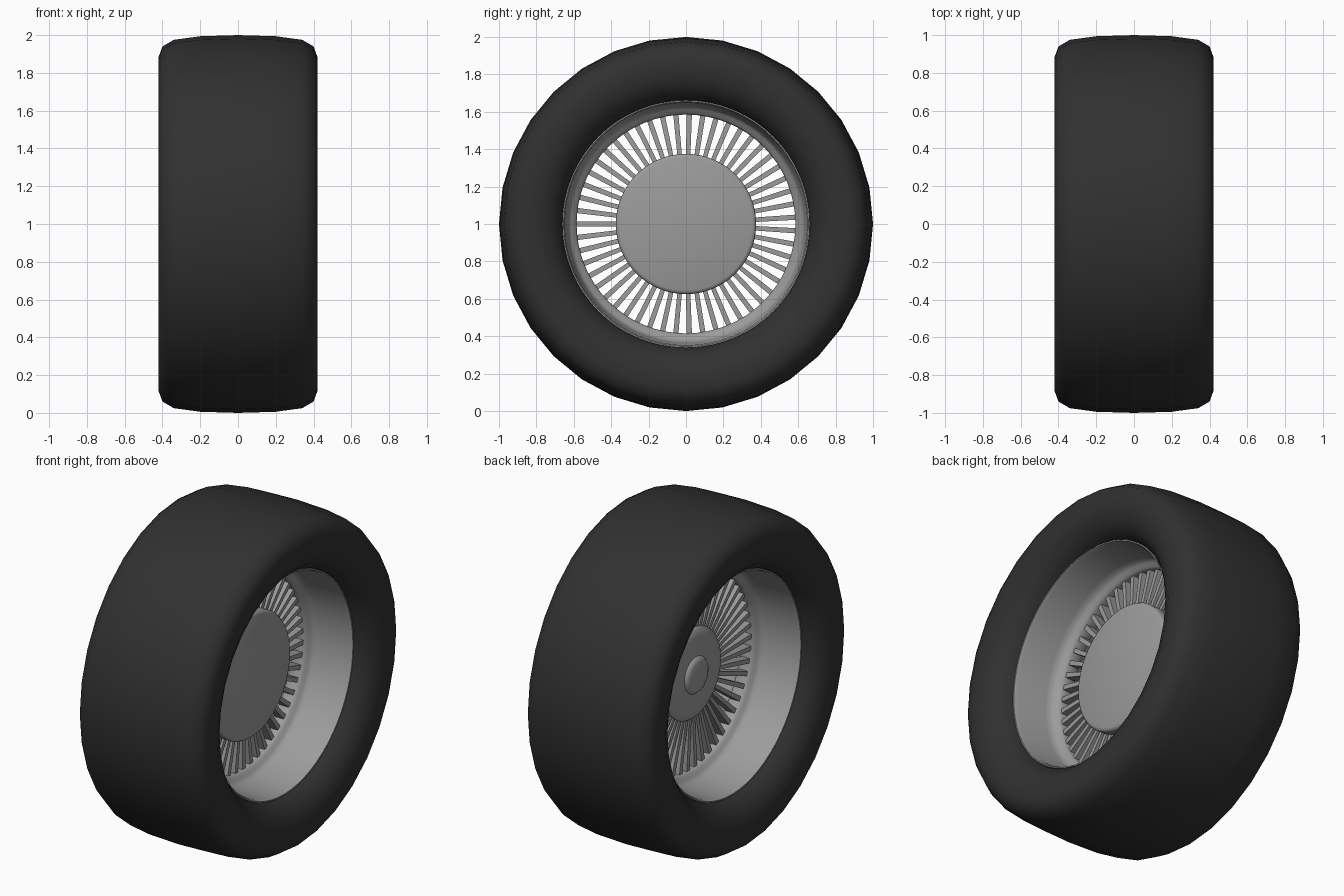
import bpy, bmesh
from math import pi, radians, sin, cos
from mathutils import Matrix, Vector

cube = bpy.data.objects.get("Cube")
if cube:
    bpy.data.objects.remove(cube, do_unlink=True)


def material(name, value):
    mat = bpy.data.materials.new(name)
    mat.use_nodes = True
    colour = (value, value, value, 1)
    mat.diffuse_color = colour
    mat.node_tree.nodes["Principled BSDF"].inputs["Base Color"].default_value = colour
    return mat


rubber = material("dark rubber", 0.03)
metal = material("grey metal", 0.33)


def finish(bm, name, mat, angle):
    """Turn a bmesh into an object standing on the ground, smooth below the angle."""
    bmesh.ops.remove_doubles(bm, verts=bm.verts, dist=0.0005)
    bmesh.ops.recalc_face_normals(bm, faces=bm.faces)
    mesh = bpy.data.meshes.new(name)
    bm.to_mesh(mesh)
    bm.free()
    mesh.materials.append(mat)
    obj = bpy.data.objects.new(name, mesh)
    obj.location.z = 1
    bpy.context.collection.objects.link(obj)
    bpy.ops.object.select_all(action="DESELECT")
    obj.select_set(True)
    bpy.context.view_layer.objects.active = obj
    bpy.ops.object.shade_smooth_by_angle(angle=radians(angle))
    return obj


def lathe(name, profile, steps, mat, closed=False, angle=40):
    """Spin a profile of (x, radius) points around the axle."""
    bm = bmesh.new()
    verts = [bm.verts.new((x, 0, r)) for x, r in profile]
    edges = [bm.edges.new(pair) for pair in zip(verts, verts[1:])]
    if closed:
        edges.append(bm.edges.new((verts[-1], verts[0])))
    bmesh.ops.spin(bm, geom=verts + edges, cent=(0, 0, 0), axis=(1, 0, 0),
                   angle=2 * pi, steps=steps, use_duplicate=False)
    return finish(bm, name, mat, angle)


def mirrored(half):
    """Complete a profile with its reflection on the other side."""
    return half + [(-x, r) for x, r in reversed(half) if x > 0]


# Tyre: sidewalls roll in to the rim, tread is gently crowned
tyre_half = [(0.24, 0.655), (0.32, 0.67), (0.38, 0.72), (0.415, 0.79), (0.42, 0.885),
             (0.40, 0.94), (0.34, 0.975), (0.20, 0.994), (0, 1.0)]
lathe("tyre", mirrored(tyre_half), 32, rubber, angle=80)

# Rim barrel with outer lips and a raised inner ring holding the spokes
inner = [(0.31, 0.655), (0.29, 0.648), (0.10, 0.636), (0.07, 0.628),
         (0.055, 0.615), (0.045, 0.595), (0.03, 0.585)]
outer = [(-0.31, 0.662), (0.31, 0.662)]
lathe("rim_barrel", mirrored(inner) + outer, 64, metal, closed=True, angle=50)

# Plain disc covering the hub on the outer side
lathe("hub_disc", [(0.095, 0), (0.095, 0.355), (0.09, 0.368), (0.08, 0.375),
                   (0.035, 0.375), (0.03, 0.37), (0.03, 0)], 64, metal)

# Domed hub with a small central boss on the inner side
lathe("hub_dome", [(0.035, 0), (0.035, 0.27), (-0.04, 0.27), (-0.05, 0.262),
                   (-0.06, 0.22), (-0.066, 0.11), (-0.08, 0.10),
                   (-0.087, 0.085), (-0.088, 0)], 48, metal)

# Radial spokes, slightly wider towards the ring
SPOKES = 51
bm = bmesh.new()
for i in range(SPOKES):
    turn = Matrix.Rotation(pi / 2 - 2 * pi * i / SPOKES, 4, "X")
    spoke = bmesh.ops.create_cube(bm, size=1)["verts"]
    for v in spoke:
        far = v.co.z > 0
        width = 0.028 if far else 0.022
        depth = 0.055 if far else 0.07
        v.co = turn @ Vector((v.co.x * depth, v.co.y * width, 0.6 if far else 0.25))
finish(bm, "spokes", metal, 30)
